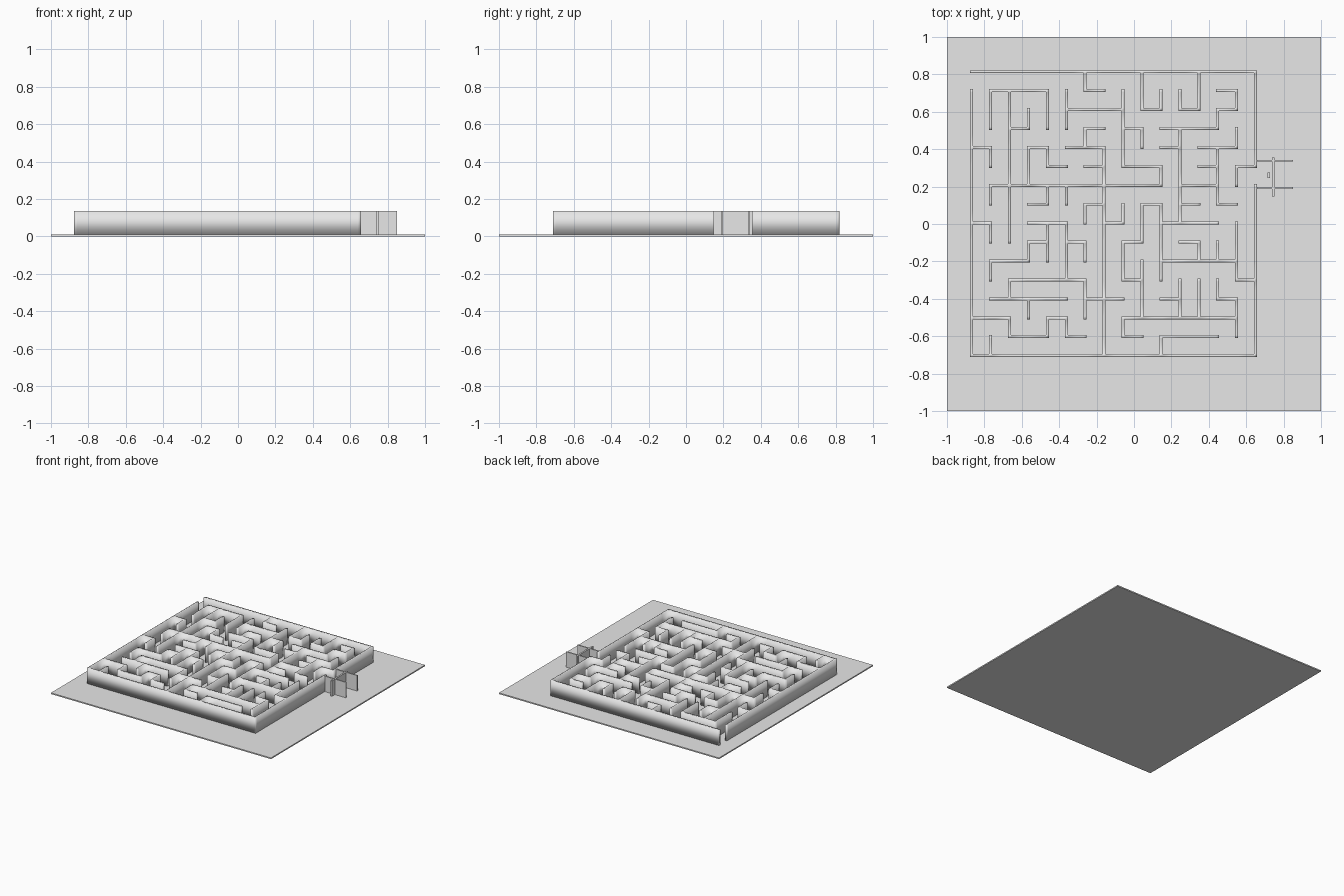
import bpy
import bmesh

if "Cube" in bpy.data.objects:
    bpy.data.objects.remove(bpy.data.objects["Cube"])

grey = bpy.data.materials.new("plain_grey")
grey.use_nodes = True
colour = (0.8, 0.8, 0.8, 1)
grey.diffuse_color = colour
grey.node_tree.nodes["Principled BSDF"].inputs["Base Color"].default_value = colour

FLOOR, TOP = 0.01, 0.137
LEFT, BACK, STEP, HALF = -0.868, 0.814, 0.1012, 0.008
CELLS = 15


def finish(name, bm):
    mesh = bpy.data.meshes.new(name)
    bm.to_mesh(mesh)
    bm.free()
    mesh.materials.append(grey)
    obj = bpy.data.objects.new(name, mesh)
    bpy.context.collection.objects.link(obj)
    return obj


def box(name, x, y, z):
    """Box from (low, high) ranges."""
    bm = bmesh.new()
    bmesh.ops.create_cube(bm, size=1)
    for v in bm.verts:
        v.co = [r[0] if c < 0 else r[1] for c, r in zip(v.co, (x, y, z))]
    return finish(name, bm)


# Ground slab
box("ground_slab", (-1, 1), (-1, 1), (0, FLOOR))

# Each inner post has one wall, running up, down, left or right in plan
POST_WALLS = [
    "RDLLDULDUDDURD",
    "UDDURRRDULRUDL",
    "UDLUUDLDLRDLLD",
    "LDDLRRDDURDRDL",
    "UDDULRDRRDDRDR",
    "RRRRRRDLLLDLLU",
    "UURUURDDRDDLUL",
    "LURRDUDLUDLLLD",
    "UURUDLDRUDRDDD",
    "RRUUDUDUDRRRRD",
    "URRRRDDULUDDDR",
    "RULLLRDLURDDRD",
    "LLUDLUDRULLLLL",
    "DULLULDULDLLLU",
]
OFFSET = {"U": (0, -1), "D": (0, 1), "L": (-1, 0), "R": (1, 0)}
ENTRANCE_ROW, EXIT_ROW = 0, 5

walls = set()
for row, line in enumerate(POST_WALLS, 1):
    for col, way in enumerate(line, 1):
        dx, dy = OFFSET[way]
        walls.add(tuple(sorted([(col, row), (col + dx, row + dy)])))

# Outer walls, with a gap for the entrance and the exit
for i in range(CELLS):
    walls.add(((i, 0), (i + 1, 0)))
    walls.add(((i, CELLS), (i + 1, CELLS)))
    if i != ENTRANCE_ROW:
        walls.add(((0, i), (0, i + 1)))
    if i != EXIT_ROW:
        walls.add(((CELLS, i), (CELLS, i + 1)))

# Maze walls: posts and spans laid out flat, joined, then raised
bm = bmesh.new()


def plan_face(x0, x1, y0, y1):
    bm.faces.new([bm.verts.new((x, y, FLOOR))
                  for x, y in ((x0, y0), (x1, y0), (x1, y1), (x0, y1))])


def place(post):
    return LEFT + post[0] * STEP, BACK - post[1] * STEP


for post in sorted({p for wall in walls for p in wall}):
    x, y = place(post)
    plan_face(x - HALF, x + HALF, y - HALF, y + HALF)
for a, b in sorted(walls):
    (xa, ya), (xb, yb) = place(a), place(b)
    if a[1] == b[1]:
        plan_face(xa + HALF, xb - HALF, ya - HALF, ya + HALF)
    else:
        plan_face(xa - HALF, xa + HALF, yb + HALF, ya - HALF)
bmesh.ops.remove_doubles(bm, verts=bm.verts, dist=0.001)
raised = bmesh.ops.extrude_face_region(bm, geom=bm.faces[:], use_keep_orig=True)
for v in raised["geom"]:
    if isinstance(v, bmesh.types.BMVert):
        v.co.z = TOP
bmesh.ops.recalc_face_normals(bm, faces=bm.faces)
for face in bm.faces:
    face.smooth = True
finish("maze_walls", bm)

# Gate outside the exit: two side walls, a cross panel and a small block
for name, y in (("gate_wall_back", 0.338), ("gate_wall_front", 0.192)):
    box(name, (0.65, 0.85), (y - 0.005, y + 0.005), (FLOOR, TOP))
box("gate_panel", (0.737, 0.75), (0.148, 0.355), (FLOOR, TOP))
box("gate_handle", (0.713, 0.728), (0.245, 0.275), (0.05, 0.075))
